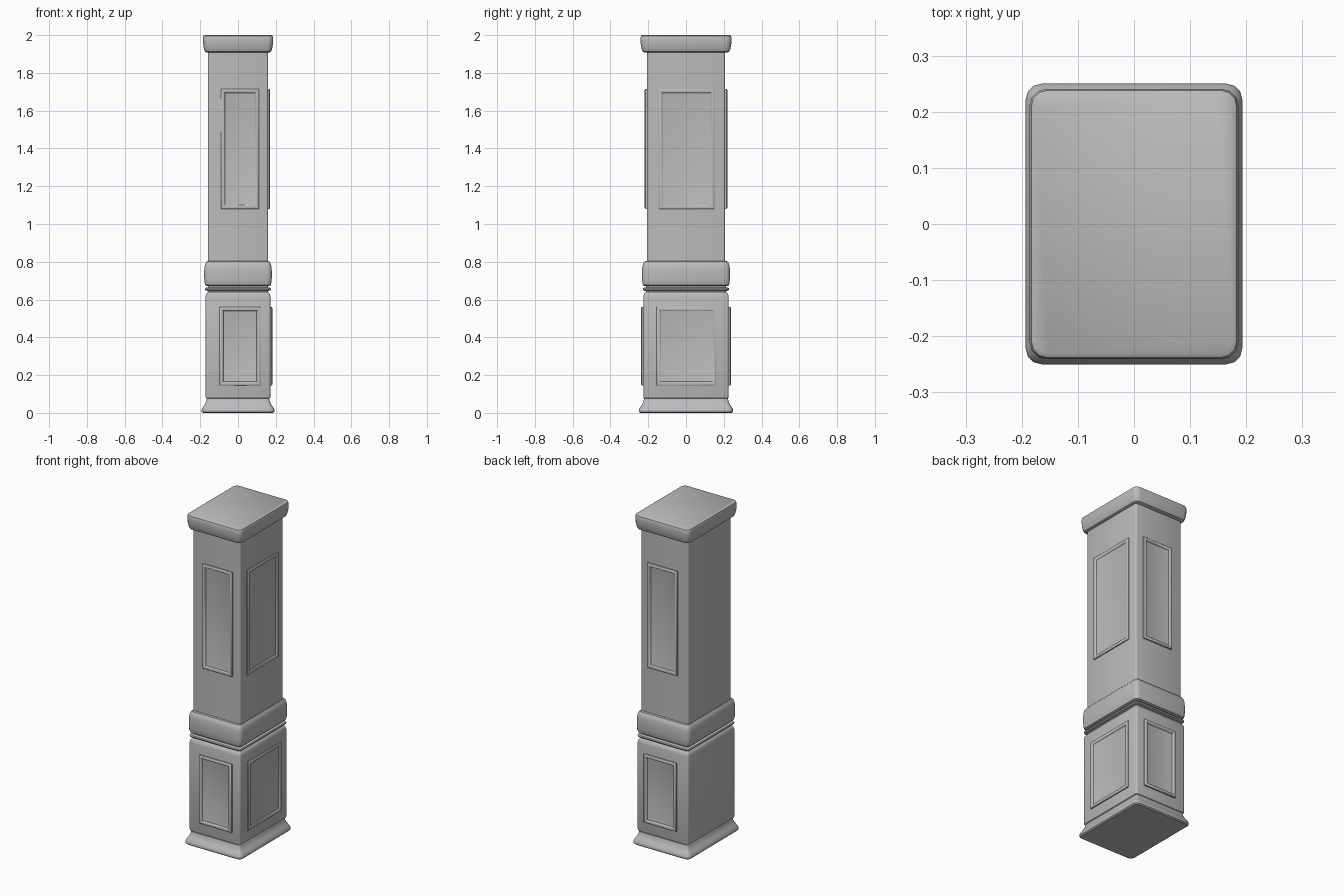
import bpy, bmesh, math
from mathutils import Vector

if "Cube" in bpy.data.objects:
    bpy.data.objects.remove(bpy.data.objects["Cube"])

stone = bpy.data.materials.new("plain_grey")
stone.diffuse_color = (0.5, 0.5, 0.5, 1)
stone.use_nodes = True
stone.node_tree.nodes["Principled BSDF"].inputs["Base Color"].default_value = stone.diffuse_color


def finish(name, bm):
    bmesh.ops.recalc_face_normals(bm, faces=bm.faces)
    me = bpy.data.meshes.new(name)
    bm.to_mesh(me)
    bm.free()
    me.materials.append(stone)
    ob = bpy.data.objects.new(name, me)
    bpy.context.collection.objects.link(ob)
    bpy.ops.object.select_all(action='DESELECT')
    bpy.context.view_layer.objects.active = ob
    ob.select_set(True)
    bpy.ops.object.shade_smooth_by_angle(angle=math.radians(35))
    return ob


def loft(bm, loops):
    rings = [[bm.verts.new(p) for p in loop] for loop in loops]
    n = len(rings[0])
    for a, b in zip(rings, rings[1:]):
        for i in range(n):
            j = (i + 1) % n
            bm.faces.new((a[i], a[j], b[j], b[i]))
    return rings


def block(name, hx, hy, corner, profile, seg=3):
    """Rounded rectangle swept up a profile of (inset, z)."""
    loops = []
    for inset, z in profile:
        r = max(corner - inset * 0.5, 0.003)
        x, y = hx - inset - r, hy - inset - r
        loop = []
        for q, (sx, sy) in enumerate(((1, 1), (-1, 1), (-1, -1), (1, -1))):
            for k in range(seg + 1):
                a = math.pi / 2 * (q + k / seg)
                loop.append((sx * x + r * math.cos(a), sy * y + r * math.sin(a), z))
        loops.append(loop)
    bm = bmesh.new()
    rings = loft(bm, loops)
    bm.faces.new(rings[0])
    bm.faces.new(rings[-1])
    return finish(name, bm)


def panel(name, origin, across, out, u0, u1, z0, z1, h):
    """Raised moulding frame with a sunk field."""
    o, a, n, up = Vector(origin), Vector(across), Vector(out), Vector((0, 0, 1))
    section = [(0, -0.006), (0, h * 0.6), (0.003, h * 0.9), (0.007, h), (0.013, h),
               (0.017, h * 0.85), (0.021, h * 0.3), (0.025, h * 0.2)]
    loops = []
    for i, d in section:
        loops.append([o + a * u + up * z + n * d for u, z in
                      ((u0 + i, z0 + i), (u1 - i, z0 + i), (u1 - i, z1 - i), (u0 + i, z1 - i))])
    bm = bmesh.new()
    rings = loft(bm, loops)
    bm.faces.new(rings[-1])
    bm.faces.new(rings[0])
    return finish(name, bm)


# Foot moulding
block("foot", 0.193, 0.25, 0.028,
      [(0.008, 0), (0.001, 0.006), (0, 0.014), (0.003, 0.024), (0.012, 0.037),
       (0.02, 0.05), (0.025, 0.062), (0.028, 0.075)])
# Pedestal box
block("pedestal", 0.172, 0.226, 0.012,
      [(0.012, 0.066), (0.008, 0.075), (0.002, 0.079), (0, 0.086), (0, 0.615), (0.003, 0.628),
       (0.01, 0.638), (0.016, 0.641)])
# Neck and thin ring
block("neck", 0.16, 0.212, 0.012, [(0, 0.63), (0, 0.69)])
block("ring", 0.175, 0.229, 0.02,
      [(0.012, 0.646), (0.003, 0.649), (0, 0.655), (0.003, 0.661), (0.012, 0.665)])
# Rounded collar
block("collar", 0.179, 0.233, 0.025,
      [(0.014, 0.672), (0.006, 0.676), (0.002, 0.69), (0, 0.715), (0, 0.75),
       (0.002, 0.775), (0.007, 0.793), (0.014, 0.802), (0.022, 0.804)])
# Shaft
block("shaft", 0.16, 0.207, 0.01, [(0, 0.79), (0, 1.93)])
# Cap
block("cap", 0.186, 0.241, 0.03,
      [(0.02, 1.908), (0.012, 1.912), (0.006, 1.925), (0.002, 1.948), (0, 1.97),
       (0, 1.987), (0.003, 1.996), (0.009, 2.0)])

# Panels on front, back and right; the left side is plain
for label, hx, hy, z0, z1, fx, fy, h in (
        ("lower", 0.172, 0.226, 0.145, 0.56, (-0.098, 0.12), (-0.155, 0.16), 0.013),
        ("upper", 0.16, 0.207, 1.08, 1.715, (-0.09, 0.11), (-0.145, 0.15), 0.012)):
    for side, s in (("front", -1), ("back", 1)):
        panel(f"{label}_{side}_panel", (0, s * hy, 0), (1, 0, 0), (0, s, 0), *fx, z0, z1, h)
    panel(f"{label}_right_panel", (hx, 0, 0), (0, 1, 0), (1, 0, 0), *fy, z0, z1, h - 0.003)
